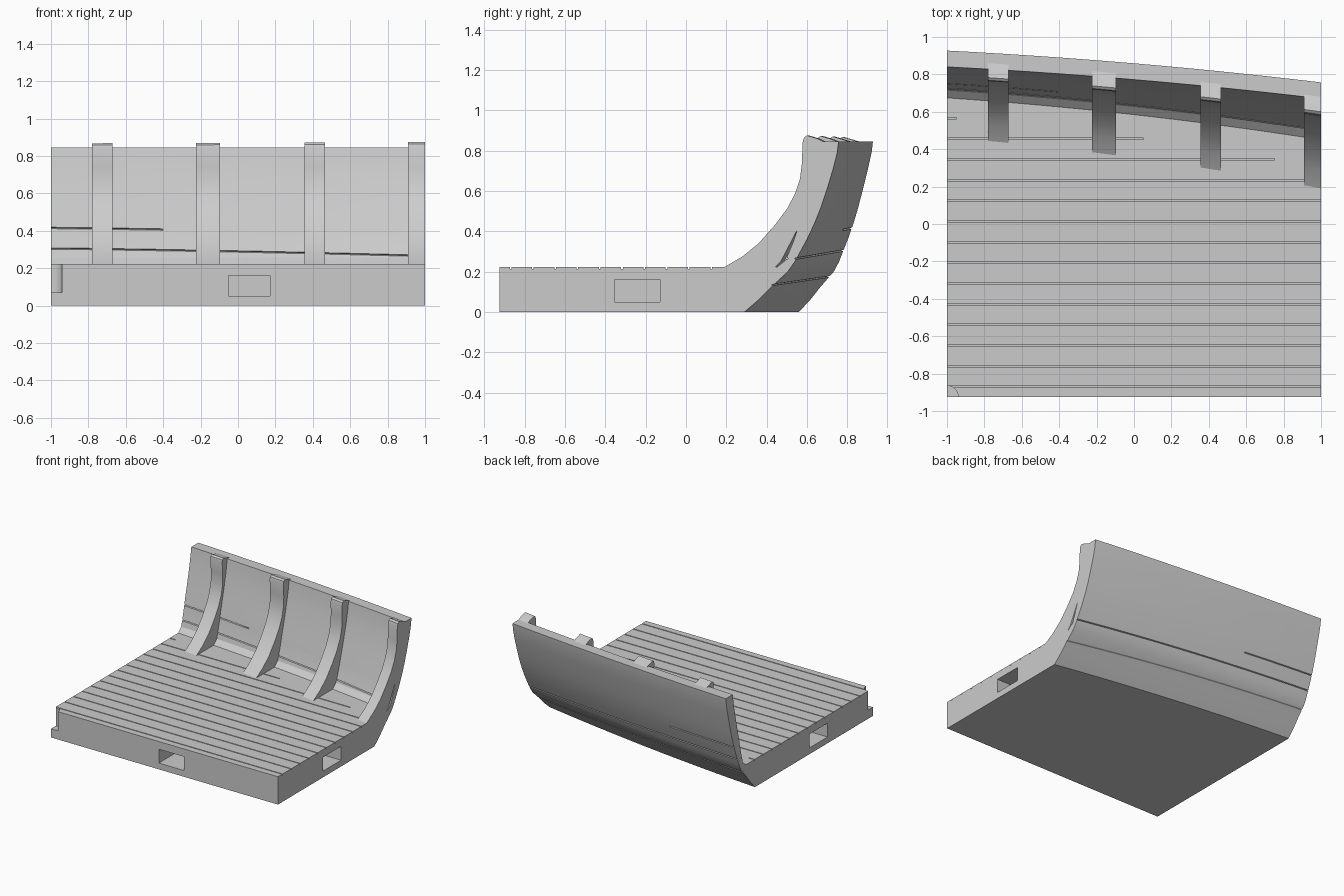
import bpy, bmesh, math
from mathutils import Matrix

if "Cube" in bpy.data.objects:
    bpy.data.objects.remove(bpy.data.objects["Cube"])

grey = bpy.data.materials.new("plain grey")
grey.use_nodes = True
colour = (0.6, 0.6, 0.6, 1)
grey.diffuse_color = colour
grey.node_tree.nodes["Principled BSDF"].inputs["Base Color"].default_value = colour

DECK, TOP, FRONT = 0.222, 0.845, -0.925


def sweep(x):
    """Plan curve of the hull: 0 at the left end, 1 at the right end."""
    return 0.6 - 0.5 * x - 0.1 * x * x


def hull_shift(x, z):
    return sweep(x) * (0.17 + 0.10 * (1 - z / TOP) ** 2)


def rib_shift(x, z):
    return sweep(x) * (0.2 + 0.1 * (1 - z / TOP))


def make_object(name, bm):
    bmesh.ops.recalc_face_normals(bm, faces=bm.faces)
    mesh = bpy.data.meshes.new(name)
    bm.to_mesh(mesh)
    bm.free()
    mesh.materials.append(grey)
    ob = bpy.data.objects.new(name, mesh)
    bpy.context.collection.objects.link(ob)
    return ob


def loft(name, stations, section):
    """Skin closed (y, z) sections along x and cap both ends."""
    bm = bmesh.new()
    rings = [[bm.verts.new((x, y, z)) for y, z in section(x)] for x in stations]
    n = len(rings[0])
    for a, b in zip(rings, rings[1:]):
        for i in range(n):
            j = (i + 1) % n
            bm.faces.new((a[i], a[j], b[j], b[i]))
    bm.faces.new(rings[0])
    bm.faces.new(rings[-1])
    return make_object(name, bm)


def smooth(ob, angle):
    bpy.ops.object.select_all(action='DESELECT')
    ob.select_set(True)
    bpy.context.view_layer.objects.active = ob
    bpy.ops.object.shade_smooth_by_angle(angle=math.radians(angle))


def cut(target, bm):
    cutter = make_object("cutter", bm)
    cutter.hide_render = True
    mod = target.modifiers.new("cut", 'BOOLEAN')
    mod.operation, mod.solver, mod.object = 'DIFFERENCE', 'EXACT', cutter
    bpy.context.view_layer.objects.active = target
    bpy.ops.object.modifier_apply(modifier=mod.name)
    bpy.data.objects.remove(cutter)


def box(x0, x1, y0, y1, z0, z1):
    bm = bmesh.new()
    centre = ((x0 + x1) / 2, (y0 + y1) / 2, (z0 + z1) / 2)
    m = Matrix.Translation(centre) @ Matrix.Diagonal((x1 - x0, y1 - y0, z1 - z0, 1))
    bmesh.ops.create_cube(bm, size=1, matrix=m)
    return bm


# Hull wall curves at the left end, from bottom to top
OUTER = [(0.29, 0), (0.36, 0.06), (0.44, 0.13), (0.5, 0.19), (0.54, 0.25),
         (0.59, 0.34), (0.63, 0.42), (0.67, 0.52), (0.70, 0.61),
         (0.73, 0.71), (0.75, 0.79), (0.757, TOP)]
INNER = [(0.45, DECK), (0.51, 0.31), (0.555, 0.42), (0.6, 0.55),
         (0.64, 0.69), (0.658, 0.77), (0.67, TOP)]


def at_height(curve, z):
    for (y0, z0), (y1, z1) in zip(curve, curve[1:]):
        if z0 <= z <= z1:
            return y0 + (y1 - y0) * (z - z0) / (z1 - z0)
    return curve[-1][0]


def with_seams(curve, seams, side, x):
    """Add narrow plank seams (height, right end) to a wall curve."""
    points = [(y, z, z) for y, z in curve]
    for height, end in seams:
        depth = 0.012 * side if x <= end else 0
        for dz, d in ((-0.004, 0), (0, depth), (0.004, 0)):
            z = height + dz + 0.04 * sweep(x)
            points.append((at_height(curve, z) + d, z, height + dz))
    points.sort(key=lambda p: p[2])
    return [(y + hull_shift(x, z), z) for y, z, _ in points]


def body_section(x):
    outer = with_seams(OUTER, [(0.135, 1), (0.265, 1), (0.375, -0.45)], -1, x)
    inner = with_seams(INNER, [(0.265, 1), (0.375, -0.45)], 1, x)
    return [(FRONT, 0)] + outer + inner[::-1] + [(FRONT, DECK)]


# Keep curve points clear of the sliding seams
OUTER = [p for p in OUTER if p[1] not in (0.13, 0.42)]
INNER = [p for p in INNER if p[1] not in (0.31, 0.42)] 
INNER[1:1] = [(0.495, 0.258), (0.535, 0.355), (0.57, 0.46)]
OUTER = [p for p in OUTER if p[1] not in (0.19, 0.34)]
OUTER[2:2] = [(0.425, 0.125), (0.505, 0.2)]
OUTER.insert(5, (0.6, 0.36))
OUTER.insert(6, (0.638, 0.44))

body = loft("deck_and_hull", [-1 + i / 10 for i in range(21)], body_section)

# Seams between the deck planks; the rear ones stop short
for i in range(14):
    y = -0.87 + 0.1105 * i
    end = {11: 0.75, 12: 0.05, 13: -0.95}.get(i, 1.05)
    cut(body, box(-1.05, end, y - 0.004, y + 0.004, DECK - 0.01, DECK + 0.02))

# Connector pockets in the front and both ends
cut(body, box(-0.05, 0.17, FRONT - 0.1, FRONT + 0.2, 0.05, 0.16))
for x0, x1 in ((-1.1, -0.8), (0.8, 1.1)):
    cut(body, box(x0, x1, -0.355, -0.13, 0.05, 0.16))

# Round notch at the front corner
notch = bmesh.new()
bmesh.ops.create_cone(notch, cap_ends=True, segments=32, radius1=0.06, radius2=0.06,
                      depth=0.3, matrix=Matrix.Translation((-1, FRONT, 0.22)))
cut(body, notch)
smooth(body, 20)

# Curved ribs rising from the deck to the top of the wall
RIB = [(0.19, DECK), (0.28, 0.275), (0.36, 0.34), (0.44, 0.43), (0.5, 0.51),
       (0.54, 0.585), (0.565, 0.66), (0.575, 0.74), (0.578, 0.84), (0.585, 0.865),
       (0.6, 0.875), (0.65, 0.86), (0.69, 0.84),
       (0.6, 0.5), (0.47, 0.25), (0.42, 0.2), (0.22, 0.2)]


def rib_section(x):
    return [(y + rib_shift(x, z), z - (0.008 * sweep(x) if z > TOP else 0))
            for y, z in RIB]


for i, (x0, x1) in enumerate([(-0.78, -0.67), (-0.225, -0.095), (0.355, 0.465), (0.91, 1.0)]):
    rib = loft(f"rib_{i + 1}", [x0, (x0 + x1) / 2, x1], rib_section)
    smooth(rib, 25)
